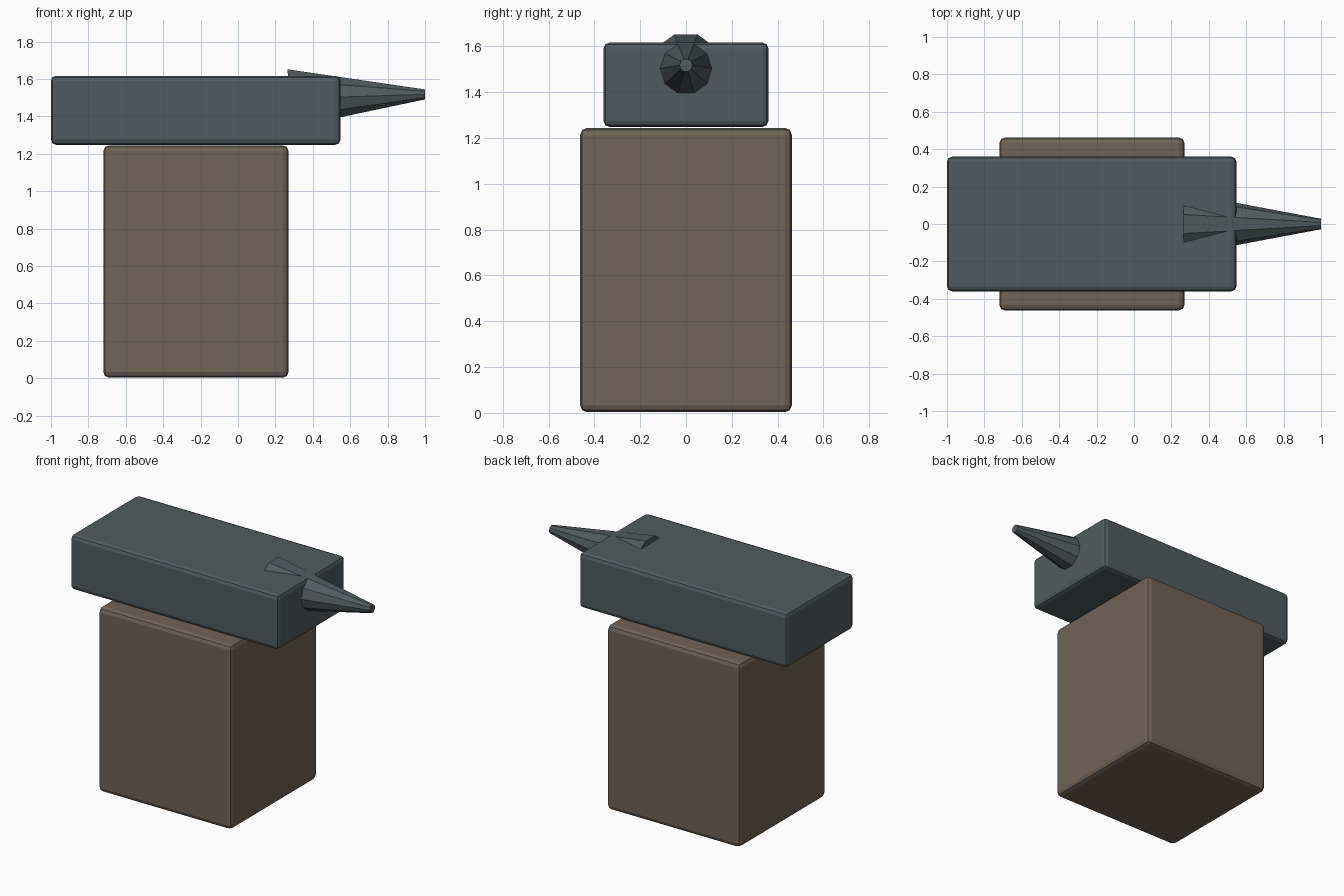
import bpy
import math

if "Cube" in bpy.data.objects:
    bpy.data.objects.remove(bpy.data.objects["Cube"])


def material(name, rgb):
    m = bpy.data.materials.new(name)
    m.diffuse_color = (*rgb, 1)
    m.use_nodes = True
    m.node_tree.nodes["Principled BSDF"].inputs["Base Color"].default_value = m.diffuse_color
    return m


wood = material("wood", (0.16, 0.125, 0.095))
iron = material("iron", (0.085, 0.105, 0.112))


def bevelled_box(name, lo, hi, bevel, mat):
    bpy.ops.mesh.primitive_cube_add(
        size=1, location=[(a + b) / 2 for a, b in zip(lo, hi)])
    ob = bpy.context.object
    ob.name = name
    ob.scale = [b - a for a, b in zip(lo, hi)]
    bpy.ops.object.transform_apply(location=False, rotation=False, scale=True)
    mod = ob.modifiers.new("Bevel", 'BEVEL')
    mod.width = bevel
    mod.segments = 2
    ob.data.materials.append(mat)
    return ob


# Wooden stump and the iron body resting on it
bevelled_box("stump", (-0.72, -0.462, 0.003), (0.27, 0.462, 1.244), 0.03, wood)
bevelled_box("anvil_body", (-1.0, -0.36, 1.248), (0.548, 0.36, 1.617), 0.027, iron)

# Ten-sided tapered horn, tilted slightly upwards, its base sunk in the body
bpy.ops.mesh.primitive_cone_add(
    vertices=10, radius1=0.165, radius2=0.028, depth=0.73,
    location=(0.635, 0, 1.506), rotation=(0, math.radians(88.2), 0))
horn = bpy.context.object
horn.name = "anvil_horn"
horn.data.materials.append(iron)
